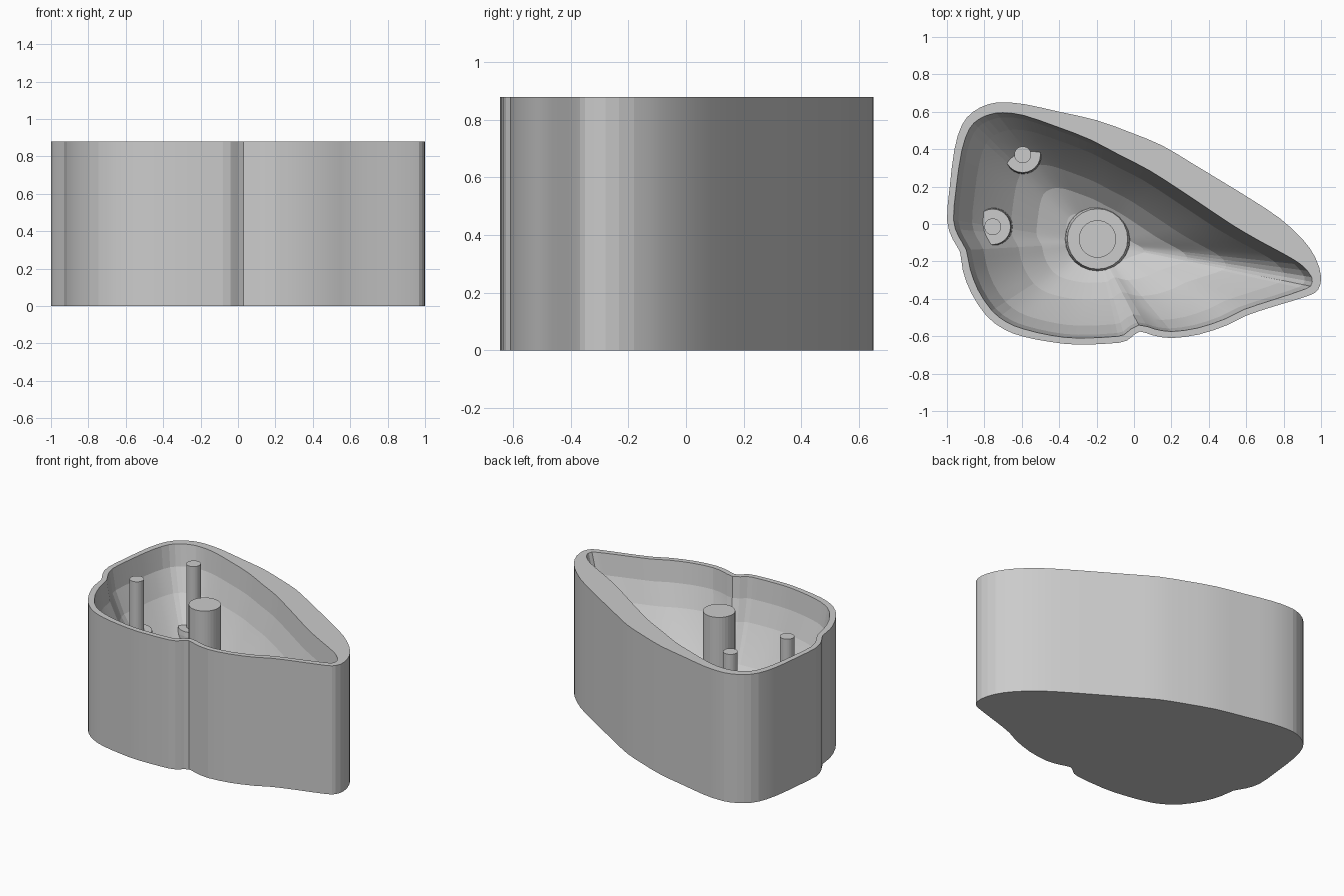
import bpy, bmesh, math
from mathutils import Vector

if "Cube" in bpy.data.objects:
    bpy.data.objects.remove(bpy.data.objects["Cube"])

H = 0.88
CENTRE = Vector((-0.2, -0.1))

# Outline: x, y and rim thickness, clockwise seen from above
OUTLINE = [
    (-0.70, 0.65, .055), (-0.58, 0.64, .06), (-0.40, 0.60, .08), (-0.20, 0.555, .11),
    (-0.02, 0.49, .135), (0.15, 0.42, .15), (0.31, 0.325, .155), (0.50, 0.21, .165),
    (0.63, 0.13, .17), (0.78, 0.03, .16), (0.90, -0.08, .125), (0.97, -0.18, .085),
    (1.00, -0.28, .05), (0.985, -0.35, .045), (0.93, -0.385, .04), (0.75, -0.44, .035),
    (0.60, -0.49, .035), (0.50, -0.54, .035), (0.35, -0.59, .035), (0.20, -0.61, .035),
    (0.10, -0.595, .035), (0.03, -0.575, .035), (-0.02, -0.61, .035), (-0.08, -0.635, .035),
    (-0.30, -0.645, .035), (-0.45, -0.63, .035), (-0.60, -0.60, .04),
    (-0.70, -0.56, .04), (-0.79, -0.49, .04), (-0.87, -0.37, .04), (-0.915, -0.25, .04),
    (-0.93, -0.15, .035), (-0.97, -0.08, .035), (-1.00, 0.02, .035), (-0.985, 0.20, .035),
    (-0.96, 0.40, .04), (-0.92, 0.53, .045), (-0.86, 0.60, .05), (-0.78, 0.64, .055)]

# Bowl profile: fraction of the rim radius, height
BOWL = [(1, H), (.965, .74), (.87, .60), (.74, .48), (.60, .37), (.42, .27), (.22, .21)]


def smooth_loop(points, steps=2):
    """Closed Catmull-Rom curve through the points."""
    pts = [Vector(p) for p in points]
    n, out = len(pts), []
    for i in range(n):
        a, b, c, d = (pts[(i + k) % n] for k in (-1, 0, 1, 2))
        for s in range(steps):
            t = s / steps
            out.append(0.5 * (2 * b + (c - a) * t + (2 * a - 5 * b + 4 * c - d) * t * t
                              + (3 * b - a - 3 * c + d) * t ** 3))
    return out


def bridge(bm, r1, r2):
    n = len(r1)
    for i in range(n):
        bm.faces.new((r1[i], r1[(i + 1) % n], r2[(i + 1) % n], r2[i]))


def finish(bm, name):
    bmesh.ops.recalc_face_normals(bm, faces=bm.faces)
    mesh = bpy.data.meshes.new(name)
    bm.to_mesh(mesh)
    bm.free()
    obj = bpy.data.objects.new(name, mesh)
    bpy.context.collection.objects.link(obj)
    return obj


def lathe(name, x, y, profile, sides):
    """Solid of revolution, capped at both ends."""
    bm = bmesh.new()
    rings = [[bm.verts.new((x + r * math.cos(2 * math.pi * k / sides),
                            y + r * math.sin(2 * math.pi * k / sides), z))
              for k in range(sides)] for r, z in profile]
    for a, b in zip(rings, rings[1:]):
        bridge(bm, a, b)
    bm.faces.new(rings[0])
    bm.faces.new(rings[-1])
    return finish(bm, name)


# Mould body: straight outer wall, flat base, rim and hollow bowl in one skin
outer = smooth_loop(OUTLINE)
n = len(outer)
inner = []
for i, p in enumerate(outer):
    tangent = (outer[(i + 1) % n] - outer[i - 1]).xy.normalized()
    inner.append(p.xy + Vector((tangent.y, -tangent.x)) * p.z)

bm = bmesh.new()
rings = [[bm.verts.new((p.x, p.y, z)) for p in outer] for z in (0, H)]
for f, z in BOWL:
    ring = [CENTRE + (q - CENTRE) * f for q in inner]
    rings.append([bm.verts.new((q.x, q.y, z)) for q in ring])
for a, b in zip(rings, rings[1:]):
    bridge(bm, a, b)
bm.faces.new(rings[0])
bottom = bm.verts.new((CENTRE.x, CENTRE.y, .19))
for i in range(n):
    bm.faces.new((rings[-1][i], rings[-1][(i + 1) % n], bottom))
body = finish(bm, "mould_body")
bpy.context.view_layer.objects.active = body
body.select_set(True)
bpy.ops.object.shade_smooth_by_angle(angle=math.radians(8))

# Posts flush with the rim, each with a collar at the bowl floor
for name, x, y, r, collar_r, collar_z in (
        ("large", -0.195, -0.08, .10, .17, .27),
        ("left", -0.755, -0.015, .045, .10, .53),
        ("rear", -0.595, 0.37, .045, .10, .45)):
    lathe(name + "_post", x, y, [(r, .12), (r, H)], 32)
    lathe(name + "_collar", x, y, [(collar_r + .015, .12), (collar_r, collar_z - .03),
                                   (collar_r * .95, collar_z), (r * .98, collar_z)], 24)
